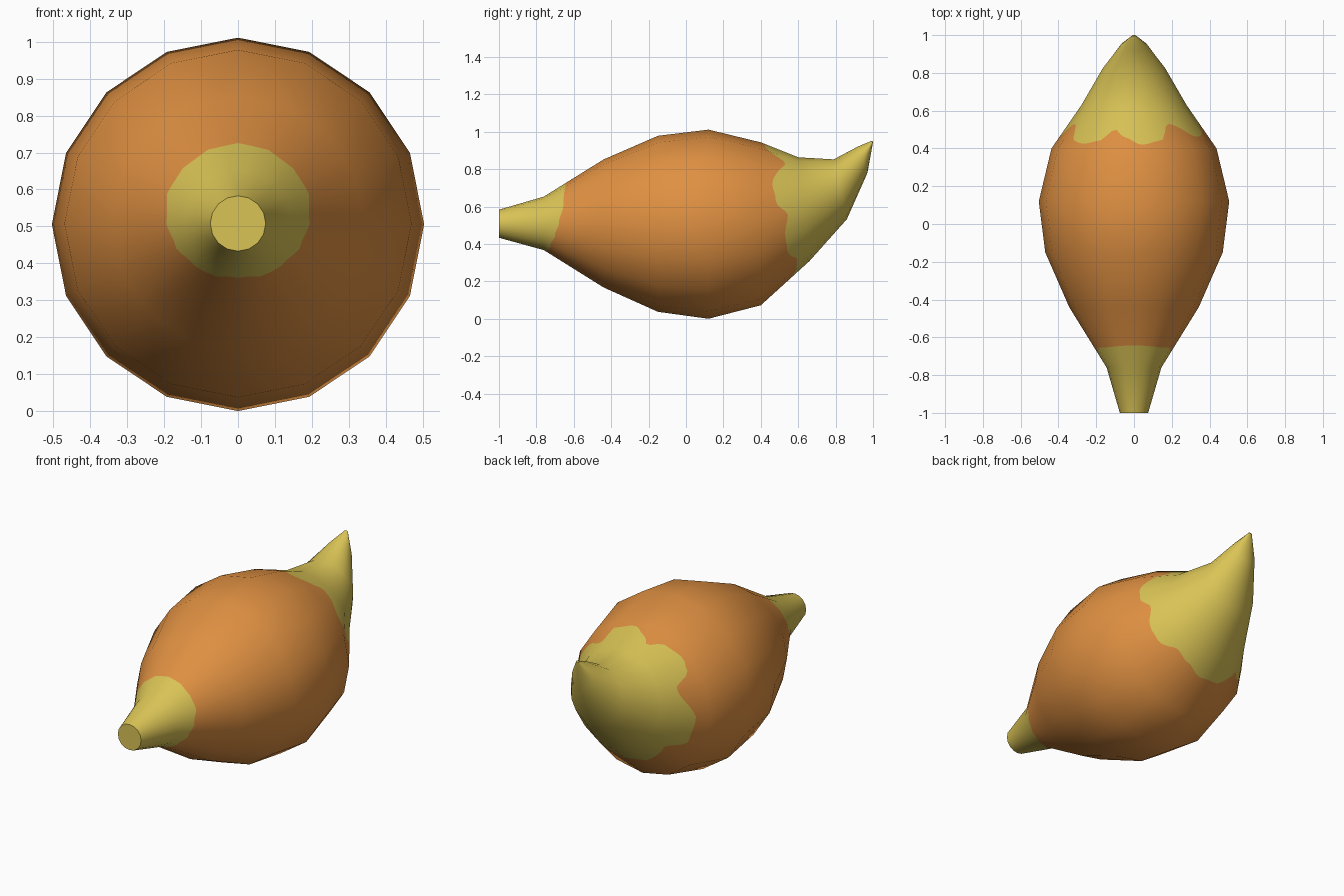
import bpy
import math
from mathutils import Vector

if "Cube" in bpy.data.objects:
    bpy.data.objects.remove(bpy.data.objects["Cube"])

SIDES, SUB = 16, 6          # polygon sides, and slices per side for the wavy colour edges
COLS = SIDES * SUB

# Rings along the length: (y top, z top, y bottom, z bottom, half width)
RINGS = [
    (-1.00, 0.583, -1.00, 0.433, 0.075),
    (-0.76, 0.653, -0.76, 0.367, 0.145),
    (-0.44, 0.852, -0.44, 0.167, 0.343),
    (-0.15, 0.978, -0.15, 0.037, 0.470),
    (0.12, 1.011, 0.12, 0.000, 0.504),
    (0.40, 0.943, 0.40, 0.072, 0.437),
    (0.60, 0.863, 0.66, 0.308, 0.278),
    (0.79, 0.852, 0.86, 0.532, 0.165),
    (0.92, 0.921, 0.97, 0.780, 0.072),
    (0.995, 0.952, 1.00, 0.945, 0.010),
]
# Colour edges: (degrees from the top towards +x, y)
FRONT_EDGE = [(-180, -.75), (-135, -.725), (-110, -.70), (-90, -.68), (-60, -.655), (0, -.643),
              (60, -.655), (90, -.68), (110, -.70), (135, -.725), (180, -.75)]
BACK_EDGE = [(-180, .565), (-150, .55), (-130, .565), (-115, .48), (-93, .465), (-66, .53),
             (-52, .44), (-40, .425), (-28, .44), (-16, .50), (-8, .46), (6, .42), (20, .44),
             (33, .53), (60, .462), (75, .48), (91, .545), (105, .53), (122, .54),
             (145, .595), (160, .59), (180, .565)]


def edge_y(keys, deg):
    for (a0, y0), (a1, y1) in zip(keys, keys[1:]):
        if deg <= a1:
            s = (1 - math.cos(math.pi * (deg - a0) / (a1 - a0))) / 2
            return y0 + (y1 - y0) * s
    return keys[-1][1]


def ring_point(ring, j):
    a = 2 * math.pi * j / SIDES
    yt, zt, yb, zb, w = ring
    m = (1 - math.cos(a)) / 2
    return Vector((w * math.sin(a), yt + (yb - yt) * m, zt + (zb - zt) * m))


base = [[ring_point(r, j) for j in range(SIDES)] for r in RINGS]
last = len(RINGS) - 1


def base_normal(k, j):
    along = base[min(k + 1, last)][j] - base[max(k - 1, 0)][j]
    around = base[k][(j + 1) % SIDES] - base[k][j - 1]
    return around.cross(along).normalized()


normals = [[base_normal(k, j) for j in range(SIDES)] for k in range(last + 1)]


def sample(grid, c, t):
    """Blend a ring grid at slice c and ring position t."""
    j, f = c // SUB, (c % SUB) / SUB
    k = min(int(t), last - 1)
    def row(i):
        return grid[i][j].lerp(grid[i][(j + 1) % SIDES], f)
    return row(k).lerp(row(k + 1), t - k)


def ring_position(c, y):
    for k in range(last):
        y0, y1 = sample(base, c, k).y, sample(base, c, k + 1).y
        if y <= y1:
            return k + (y - y0) / (y1 - y0)
    return last


# Row positions of every slice, including the two colour edges
fronts, backs, rows = [], [], []
for c in range(COLS):
    deg = (c * 360 / COLS + 180) % 360 - 180
    f = ring_position(c, edge_y(FRONT_EDGE, deg))
    b = min(5.98, max(5.02, ring_position(c, edge_y(BACK_EDGE, deg))))
    fronts.append(f)
    backs.append(b)
    rows.append(sorted([0, 1, f, 2, 3, 4, 5, b, 6, 7, 8, 9]))
R = len(rows[0])

verts = [sample(base, c, t) for c in range(COLS) for t in rows[c]]
vnormals = [sample(normals, c, t).normalized() for c in range(COLS) for t in rows[c]]
faces, mats = [], []
for c in range(COLS):
    d = (c + 1) % COLS
    for r in range(R - 1):
        faces.append((c * R + r, d * R + r, d * R + r + 1, c * R + r + 1))
        mid = (rows[c][r] + rows[c][r + 1] + rows[d][r] + rows[d][r + 1]) / 4
        tip = mid < (fronts[c] + fronts[d]) / 2 or mid > (backs[c] + backs[d]) / 2
        mats.append(1 if tip else 0)
# Flat end caps
faces.append([c * R for c in reversed(range(COLS))])
faces.append([c * R + R - 1 for c in range(COLS)])
mats += [1, 1]

mesh = bpy.data.meshes.new("pod_body")
mesh.from_pydata(verts, [], faces)
for name, col in (("orange_skin", (0.74, 0.28, 0.054, 1)), ("yellow_ends", (0.70, 0.55, 0.092, 1))):
    m = bpy.data.materials.new(name)
    m.diffuse_color = col
    m.use_nodes = True
    m.node_tree.nodes["Principled BSDF"].inputs["Base Color"].default_value = m.diffuse_color
    mesh.materials.append(m)
for p, i in zip(mesh.polygons, mats):
    p.material_index = i
    p.use_smooth = True

# Smooth shading that follows the sixteen-sided shape, with flat caps
loop_normals = []
for p in mesh.polygons:
    for li in p.loop_indices:
        n = p.normal if p.loop_total > 4 else vnormals[mesh.loops[li].vertex_index]
        loop_normals.append(tuple(n))
mesh.normals_split_custom_set(loop_normals)

body = bpy.data.objects.new("pod_body", mesh)
bpy.context.collection.objects.link(body)
